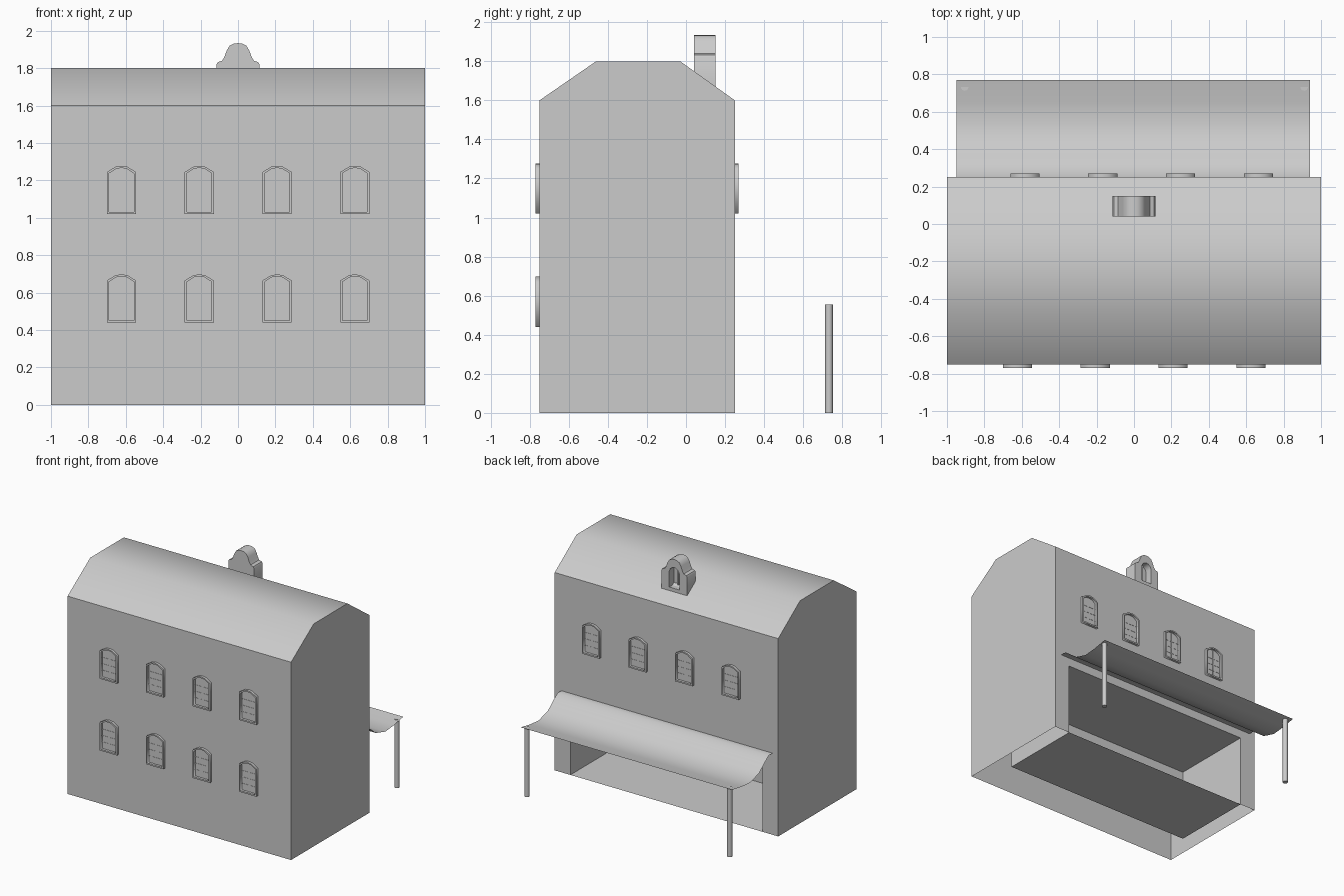
import bpy, bmesh, math

if "Cube" in bpy.data.objects:
    bpy.data.objects.remove(bpy.data.objects["Cube"])


def mesh_object(name, verts, faces, smooth=None):
    me = bpy.data.meshes.new(name)
    me.from_pydata(verts, [], faces)
    bm = bmesh.new()
    bm.from_mesh(me)
    bmesh.ops.remove_doubles(bm, verts=bm.verts, dist=1e-5)
    bmesh.ops.recalc_face_normals(bm, faces=bm.faces)
    bm.to_mesh(me)
    bm.free()
    ob = bpy.data.objects.new(name, me)
    bpy.context.collection.objects.link(ob)
    if smooth:
        shade(ob, smooth)
    return ob


def select(ob):
    bpy.ops.object.select_all(action='DESELECT')
    ob.select_set(True)
    bpy.context.view_layer.objects.active = ob


def shade(ob, degrees):
    select(ob)
    bpy.ops.object.shade_smooth_by_angle(angle=math.radians(degrees))


def slab(name, loops, y0, y1, x=0, z=0):
    """Filled x-z outline (further loops are holes) extruded from y0 to y1."""
    cu = bpy.data.curves.new(name, 'CURVE')
    cu.dimensions = '2D'
    cu.fill_mode = 'BOTH'
    cu.extrude = abs(y1 - y0) / 2
    for loop in loops:
        sp = cu.splines.new('POLY')
        sp.points.add(len(loop) - 1)
        for p, (a, b) in zip(sp.points, loop):
            p.co = (a, b, 0, 1)
        sp.use_cyclic_u = True
    ob = bpy.data.objects.new(name, cu)
    bpy.context.collection.objects.link(ob)
    ob.location = (x, (y0 + y1) / 2, z)
    ob.rotation_euler = (math.pi / 2, 0, 0)
    select(ob)
    bpy.ops.object.convert(target='MESH')
    return bpy.context.object


def mirrored(half):
    """Close a right-hand outline by mirroring it in x."""
    return half + [(-a, b) for a, b in reversed(half) if a > 0]


def rect(x0, x1, z0, z1):
    return [(x0, z0), (x1, z0), (x1, z1), (x0, z1)]


# Building shell, open underneath, with a walk-in recess at the back
verts, faces = [], []


def face(*pts):
    faces.append(list(range(len(verts), len(verts) + len(pts))))
    verts.extend(pts)


profile = [(-.75, 0), (-.75, 1.6), (-.46, 1.8), (-.03, 1.8), (.25, 1.6), (.25, 0)]
for sx in (-1, 1):
    face(*[(sx, y, z) for y, z in profile])
for (ya, za), (yb, zb) in zip(profile[:4], profile[1:5]):
    face((-1, ya, za), (1, ya, za), (1, yb, zb), (-1, yb, zb))
W, H, Y0, Y1 = .86, .59, -.44, .25
opening = [(-W, 0), (-W, H), (W, H), (W, 0)]
face(*[(x, Y1, z) for x, z in [(1, 0), (1, 1.6), (-1, 1.6), (-1, 0)] + opening])
for i in range(4):
    (xa, za), (xb, zb) = opening[i], opening[(i + 1) % 4]
    face((xa, Y1, za), (xb, Y1, zb), (xb, Y0, zb), (xa, Y0, za))
face(*[(x, Y0, z) for x, z in opening])
mesh_object("building", verts, faces, 40)

# Arched windows: frame, pane bars
outer = mirrored([(.078, 0), (.078, .225), (.032, .253), (0, .258)])
inner = mirrored([(.066, .012), (.066, .218), (.029, .242), (0, .247)])


def window(name, x, z, wall, out):
    slab(name + "_frame", [outer, inner], wall, wall + out * .02, x, z)
    slab(name + "_mullion", [rect(-.003, .003, .012, .246)], wall, wall + out * .002, x, z)
    for i in (1, 2, 3):
        h = .012 + .052 * i
        slab(f"{name}_bar_{i}", [rect(-.066, .066, h - .002, h + .002)],
             wall, wall + out * .002, x, z)


for i in range(4):
    window(f"front_lower_window_{i}", -.623 + .416 * i, .44, -.75, -1)
    window(f"front_upper_window_{i}", -.623 + .416 * i, 1.02, -.75, -1)
    window(f"back_window_{i}", -.583 + .416 * i, 1.02, .25, 1)

# Dormer with a curved gable and a recessed window facing back
gable = mirrored([(.115, 1.665), (.115, 1.82), (.108, 1.832), (.085, 1.84), (.073, 1.86),
                  (.06, 1.895), (.045, 1.92), (.023, 1.931), (0, 1.934)])
hole = mirrored([(.045, 1.70), (.045, 1.83), (.035, 1.852), (.018, 1.864), (0, 1.868)])
shade(slab("dormer_front", [gable], .04, .09), 35)
shade(slab("dormer_back", [gable, hole], .09, .15), 35)
slab("dormer_mullion", [rect(-.004, .004, 1.70, 1.868)], .09, .10)

# Sagging awning on two posts
sag = [(.25, .66), (.30, .66), (.36, .615), (.42, .565), (.48, .547),
       (.54, .53), (.65, .54), (.77, .562)]
n = len(sag)
mesh_object("awning", [(x, y, z) for x in (-.95, .94) for y, z in sag],
            [(i, i + 1, n + i + 1, n + i) for i in range(n - 1)], 60)
for x in (-.905, .91):
    bpy.ops.mesh.primitive_cylinder_add(vertices=16, radius=.02, depth=.555,
                                        location=(x, .732, .2775))
    bpy.context.object.name = "awning_post"
    shade(bpy.context.object, 40)
